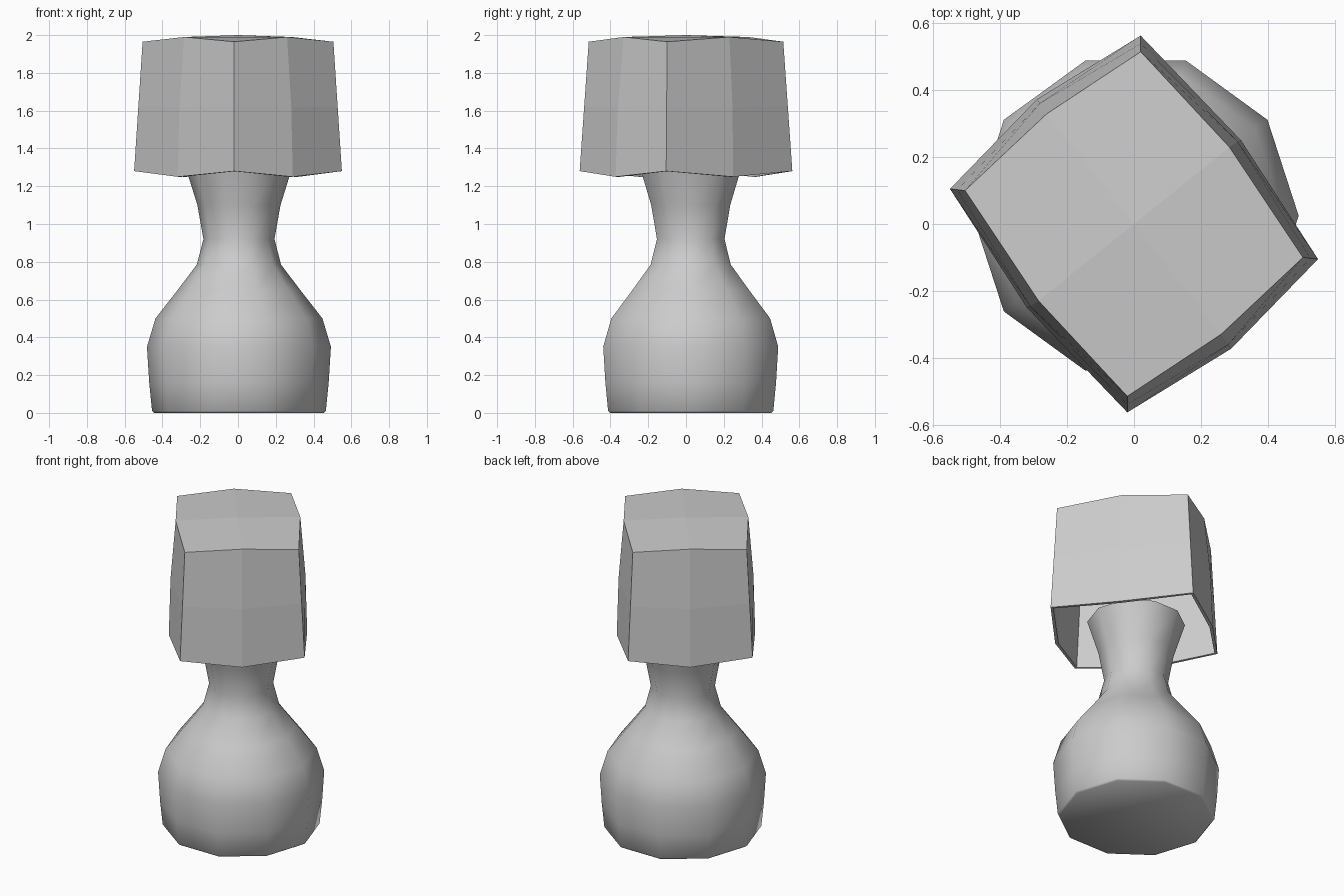
import bpy, bmesh, math
from mathutils import Vector

if "Cube" in bpy.data.objects:
    bpy.data.objects.remove(bpy.data.objects["Cube"])


def make_object(name, bm):
    bmesh.ops.recalc_face_normals(bm, faces=bm.faces)
    mesh = bpy.data.meshes.new(name)
    bm.to_mesh(mesh)
    bm.free()
    obj = bpy.data.objects.new(name, mesh)
    bpy.context.collection.objects.link(obj)
    return obj


def bridge(bm, lower, upper):
    n = len(lower)
    for i in range(n):
        j = (i + 1) % n
        bm.faces.new((lower[i], lower[j], upper[j], upper[i]))


# Lamp base: ten-sided turned profile (radius, height)
SIDES = 10
CENTRE = Vector((0.005, 0.025, 0))
PROFILE = [(0.45, 0), (0.46, 0.01), (0.475, 0.16), (0.487, 0.35), (0.442, 0.50),
           (0.325, 0.65), (0.223, 0.785), (0.188, 0.92), (0.22, 1.10), (0.287, 1.315)]
bm = bmesh.new()
rings = []
for r, z in PROFILE:
    angles = [2 * math.pi * i / SIDES for i in range(SIDES)]
    rings.append([bm.verts.new(CENTRE + Vector((r * math.cos(a), r * math.sin(a), z)))
                  for a in angles])
for lower, upper in zip(rings, rings[1:]):
    bridge(bm, lower, upper)
bm.faces.new(rings[0])
bm.faces.new(rings[-1])
base = make_object("lamp_base", bm)
bpy.context.view_layer.objects.active = base
base.select_set(True)
bpy.ops.object.shade_smooth_by_angle(angle=math.radians(60))

# Lampshade: tapered, slightly bulging box, open underneath.
# Half of each ring; the other half is its 180 degree turn.
BOTTOM = [(0.55, -0.105, 1.28), (0.32, 0.25, 1.25), (0.02, 0.563, 1.28), (-0.29, 0.373, 1.25)]
TOP = [(0.505, -0.10, 1.965), (0.285, 0.23, 1.99), (0.02, 0.515, 1.965), (-0.26, 0.33, 1.99)]


def full_ring(half):
    return [Vector(p) for p in half] + [Vector((-x, -y, z)) for x, y, z in half]


low, high = full_ring(BOTTOM), full_ring(TOP)
middle = []
for i, (a, b) in enumerate(zip(low, high)):
    p = (a + b) / 2
    if i % 2:  # face centres bulge outward a little
        p.x *= 1.025
        p.y *= 1.025
    middle.append(p)

bm = bmesh.new()
rings = [[bm.verts.new(p) for p in ring] for ring in (low, middle, high)]
bridge(bm, rings[0], rings[1])
bridge(bm, rings[1], rings[2])
crown = bm.verts.new((0, 0, 2.0))
for i in range(1, 8, 2):
    t = rings[2]
    bm.faces.new((t[i], t[(i + 1) % 8], t[(i + 2) % 8], crown))
shade = make_object("lampshade", bm)

# Normals must face outward so that the wall thickens inward
if sum(f.normal.dot(f.center - Vector((0, 0, 1.6))) for f in shade.data.polygons) < 0:
    shade.data.flip_normals()
wall = shade.modifiers.new("wall_thickness", 'SOLIDIFY')
wall.thickness = 0.02
wall.offset = -1
